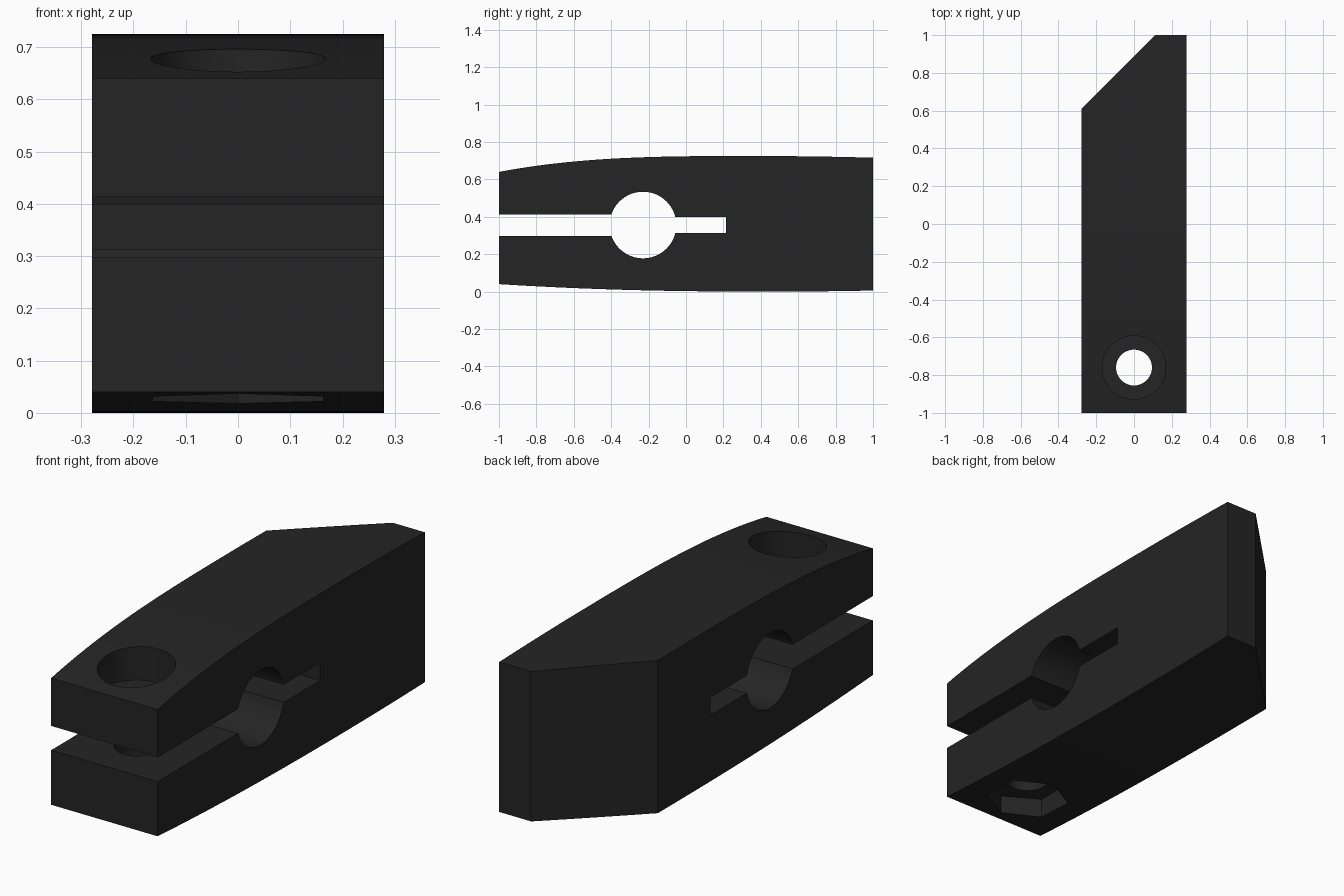
import bpy, bmesh, math

if "Cube" in bpy.data.objects:
    bpy.data.objects.remove(bpy.data.objects["Cube"])

black = bpy.data.materials.new("matte black")
black.diffuse_color = (0.018, 0.018, 0.018, 1)
black.use_nodes = True
black.node_tree.nodes["Principled BSDF"].inputs["Base Color"].default_value = black.diffuse_color


def prism(name, pts, axis, a, b):
    """Extrude a closed 2D outline along x (pts are y,z) or z (pts are x,y)."""
    bm = bmesh.new()
    place = (lambda p: (a, p[0], p[1])) if axis == 'x' else (lambda p: (p[0], p[1], a))
    face = bm.faces.new([bm.verts.new(place(p)) for p in pts])
    new = bmesh.ops.extrude_face_region(bm, geom=[face])["geom"]
    d = (b - a, 0, 0) if axis == 'x' else (0, 0, b - a)
    bmesh.ops.translate(bm, vec=d, verts=[v for v in new if isinstance(v, bmesh.types.BMVert)])
    bmesh.ops.recalc_face_normals(bm, faces=bm.faces)
    me = bpy.data.meshes.new(name)
    bm.to_mesh(me)
    bm.free()
    ob = bpy.data.objects.new(name, me)
    bpy.context.collection.objects.link(ob)
    me.materials.append(black)
    return ob


def ring(cx, cy, r, n, start=0.0):
    return [(cx + r * math.cos(start + 2 * math.pi * i / n),
             cy + r * math.sin(start + 2 * math.pi * i / n)) for i in range(n)]


# Bulged side outline: curve heights along the length
def top(y):
    return 0.725 - (0.085 * ((0.35 - y) / 1.35) ** 3 if y < 0.35 else 0.009 * ((y - 0.35) / 0.65) ** 2)


def bottom(y):
    return 0.04 * ((0.45 - y) / 1.45) ** 2.3 if y < 0.45 else 0.006 * ((y - 0.45) / 0.55) ** 2


ys = [-1 + 2 * i / 40 for i in range(41)]

# Side outline with the open clamp slot, pipe bore and relief slot
cy, cz, r = -0.23, 0.356, 0.178
a1, a2 = math.asin(0.0575 / r), math.asin(0.042 / r)


def arc(t0, t1, n=28):
    return [(cy + r * math.cos(t0 + (t1 - t0) * i / n),
             cz + r * math.sin(t0 + (t1 - t0) * i / n)) for i in range(n + 1)]


outline = [(y, bottom(y)) for y in ys] + [(y, top(y)) for y in reversed(ys)]
outline += [(-1, cz + 0.0575)] + arc(math.pi - a1, a2)
outline += [(0.215, cz + 0.042), (0.215, cz - 0.042)]
outline += arc(-a2, -math.pi + a1) + [(-1, cz - 0.0575)]
body = prism("clamp_body", outline, 'x', -0.279, 0.279)

# Cutters: bolt hole, round head recess, hex nut recess, corner chamfer
cutters = [
    prism("bolt_hole_cutter", ring(0, -0.76, 0.095, 48), 'z', -0.2, 1),
    prism("head_recess_cutter", ring(0, -0.76, 0.168, 64), 'z', 0.535, 1),
    prism("nut_recess_cutter", ring(0, -0.76, 0.188, 6, math.pi / 2), 'z', -0.2, 0.125),
    prism("chamfer_cutter", [(-0.379, 0.51), (0.211, 1.1), (-0.379, 1.1)], 'z', -0.2, 1),
]
bpy.context.view_layer.objects.active = body
for c in cutters:
    mod = body.modifiers.new(c.name, 'BOOLEAN')
    mod.operation, mod.solver, mod.object = 'DIFFERENCE', 'EXACT', c
    bpy.ops.object.modifier_apply(modifier=mod.name)
    bpy.data.objects.remove(c)

# Smooth the curves, keep the edges crisp
body.select_set(True)
bpy.ops.object.shade_smooth_by_angle(angle=math.radians(25))
